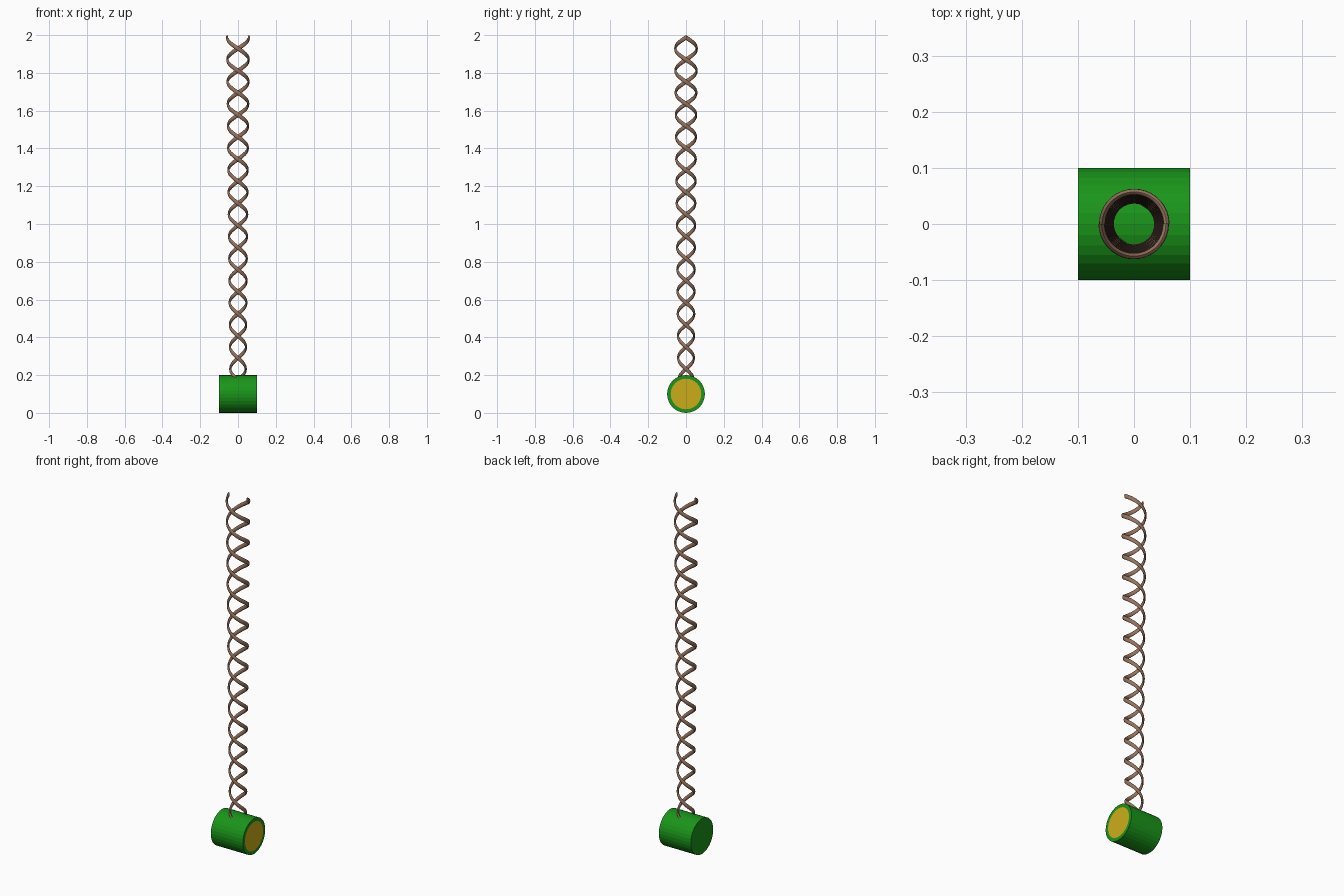
import bpy, bmesh, math
from mathutils import Matrix

if "Cube" in bpy.data.objects:
    bpy.data.objects.remove(bpy.data.objects["Cube"])


def material(name, rgb):
    m = bpy.data.materials.new(name)
    m.diffuse_color = (*rgb, 1)
    m.use_nodes = True
    m.node_tree.nodes["Principled BSDF"].inputs["Base Color"].default_value = m.diffuse_color
    return m


green = material("green", (0.01, 0.30, 0.01))
yellow = material("yellow", (0.60, 0.42, 0.01))
brown = material("brown", (0.30, 0.17, 0.11))


def add_object(name, bm, *mats):
    bmesh.ops.recalc_face_normals(bm, faces=bm.faces)
    me = bpy.data.meshes.new(name)
    bm.to_mesh(me)
    bm.free()
    for m in mats:
        me.materials.append(m)
    ob = bpy.data.objects.new(name, me)
    bpy.context.collection.objects.link(ob)
    return ob


# Barrel lying along x, with a flush yellow disc on its +x end
bm = bmesh.new()
bmesh.ops.create_cone(bm, cap_ends=True, segments=32, radius1=0.1, radius2=0.1, depth=0.2,
                      matrix=Matrix.Translation((0, 0, 0.1)) @ Matrix.Rotation(math.pi / 2, 4, 'Y'))
bm.normal_update()
end = max(bm.faces, key=lambda f: f.calc_center_median().x)
bmesh.ops.inset_region(bm, faces=[end], thickness=0.019)
end.material_index = 1
add_object("barrel", bm, green, yellow)


# Tapered left-handed helix strand with a tall elliptical cross-section
def strand(name, start, turns=8, top=1.987, pitch=0.234, per_turn=36, sides=12):
    bm = bmesh.new()
    n = turns * per_turn
    rings = []
    for i in range(n + 1):
        z = top - pitch * turns * (1 - i / n)
        a = start - math.tau * i / per_turn
        r = 0.041 + (0.058 - 0.041) * (z - 0.2) / 1.8
        ring = []
        for k in range(sides):
            t = math.tau * k / sides
            rr = r + 0.0055 * math.cos(t)
            ring.append(bm.verts.new((rr * math.cos(a), rr * math.sin(a), z + 0.013 * math.sin(t))))
        rings.append(ring)
    for p, q in zip(rings, rings[1:]):
        for k in range(sides):
            j = (k + 1) % sides
            bm.faces.new((p[k], p[j], q[j], q[k]))
    bm.faces.new(rings[0])
    bm.faces.new(rings[-1])
    ob = add_object(name, bm, brown)
    bpy.ops.object.select_all(action='DESELECT')
    ob.select_set(True)
    bpy.context.view_layer.objects.active = ob
    bpy.ops.object.shade_smooth_by_angle(angle=math.radians(50))


strand("rope_strand_a", 0)
strand("rope_strand_b", math.pi)
